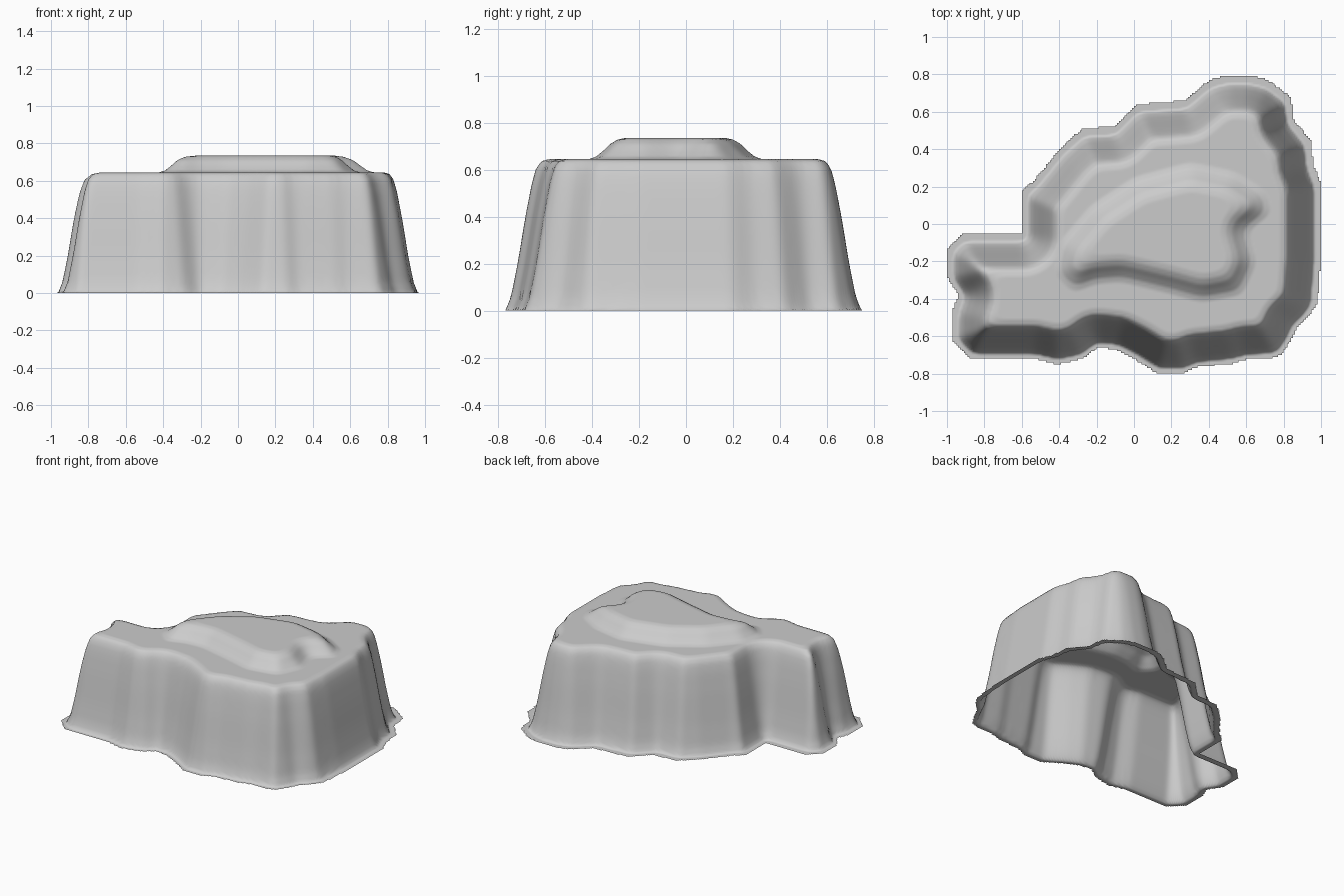
import bpy, bmesh, math

cube = bpy.data.objects.get("Cube")
if cube:
    bpy.data.objects.remove(cube, do_unlink=True)

STEP = 0.01
NX, NY = 108, 88          # half counts of grid points, with a margin

# Coast outline of the cliff skirt, and outline of the upper terrace
COAST = [(-.92, -.05), (-.6, -.05), (-.6, .18), (-.53, .24), (-.4, .4), (-.28, .51),
         (-.11, .52), (.01, .64), (.27, .66), (.4, .77), (.5, .795), (.62, .795),
         (.72, .77), (.84, .68), (.855, .56), (.945, .45), (.96, .32), (1, .22),
         (1, -.19), (.98, -.43), (.93, -.5), (.875, -.55), (.85, -.61), (.79, -.7),
         (.74, -.715), (.6, -.725), (.53, -.745), (.34, -.765), (.27, -.797),
         (.12, -.797), (-.02, -.71), (-.1, -.67), (-.19, -.66), (-.27, -.72),
         (-.41, -.75), (-.54, -.72), (-.88, -.72), (-.975, -.62), (-.97, -.46),
         (-.94, -.38), (-1, -.29), (-1, -.13)]
TERRACE = [(-.43, -.26), (-.33, -.37), (-.2, -.32), (-.07, -.31), (.18, -.37),
           (.36, -.42), (.58, -.38), (.66, -.2), (.61, -.04), (.74, .06),
           (.7, .18), (.54, .28), (.3, .33), (.0, .25), (-.23, .1), (-.4, -.1)]

# Height against distance inward from the outline
CLIFF = [(.038, 0), (.062, .06), (.09, .2), (.123, .4), (.15, .54), (.168, .605),
         (.19, .636), (.22, .645)]
LEDGE = [(.0, 0), (.03, .01), (.06, .035), (.09, .065), (.12, .083), (.15, .09)]


def signed_distance(outline, x, y):
    best, inside = 9.0, False
    for i, (bx, by) in enumerate(outline):
        ax, ay = outline[i - 1]
        ex, ey, px, py = bx - ax, by - ay, x - ax, y - ay
        t = min(1, max(0, (px * ex + py * ey) / (ex * ex + ey * ey)))
        best = min(best, (px - t * ex) ** 2 + (py - t * ey) ** 2)
        if (ay > y) != (by > y) and x < ax + ex * (y - ay) / ey:
            inside = not inside
    return math.sqrt(best) * (1 if inside else -1)


def field(outline):
    return [[signed_distance(outline, i * STEP, j * STEP) for j in range(-NY, NY + 1)]
            for i in range(-NX, NX + 1)]


def blur_rows(rows, r):
    out = []
    for row in rows:
        n = len(row)
        out.append([sum(row[max(0, k - r):k + r + 1]) / (min(n, k + r + 1) - max(0, k - r))
                    for k in range(n)])
    return out


def blur(rows, r):
    for _ in range(4):
        rows = [list(c) for c in zip(*blur_rows(rows, r))]
    return rows


def profile(points, d):
    if d <= points[0][0]:
        return points[0][1]
    for (a, za), (b, zb) in zip(points, points[1:]):
        if d <= b:
            return za + (zb - za) * (d - a) / (b - a)
    return points[-1][1]


# Height sheet, trimmed in steps at the coast and open underneath;
# the cliff sits one grid step towards the front, so the skirt is wider behind
coast = field(COAST)
soft_coast, soft_terrace = blur(coast, 2), blur(field(TERRACE), 3)
bm = bmesh.new()
grid = {}
for i, column in enumerate(coast):
    for j, d in enumerate(column):
        if d >= -STEP / 2:
            z = profile(CLIFF, soft_coast[i][j + 1]) + profile(LEDGE, soft_terrace[i][j])
            grid[i, j] = bm.verts.new(((i - NX) * STEP, (j - NY) * STEP, z))
for i, j in grid:
    corners = [grid.get(k) for k in ((i, j), (i + 1, j), (i + 1, j + 1), (i, j + 1))]
    if all(corners):
        bm.faces.new(corners).smooth = True
bmesh.ops.delete(bm, geom=[v for v in bm.verts if not v.link_faces], context='VERTS')

mesh = bpy.data.meshes.new("terrain_plateau")
bm.to_mesh(mesh)
bm.free()
plateau = bpy.data.objects.new("terrain_plateau", mesh)
bpy.context.collection.objects.link(plateau)

# Plain stone grey
stone = bpy.data.materials.new("stone_grey")
stone.use_nodes = True
colour = (.6, .6, .6, 1)
stone.diffuse_color = colour
stone.node_tree.nodes["Principled BSDF"].inputs["Base Color"].default_value = colour
mesh.materials.append(stone)
